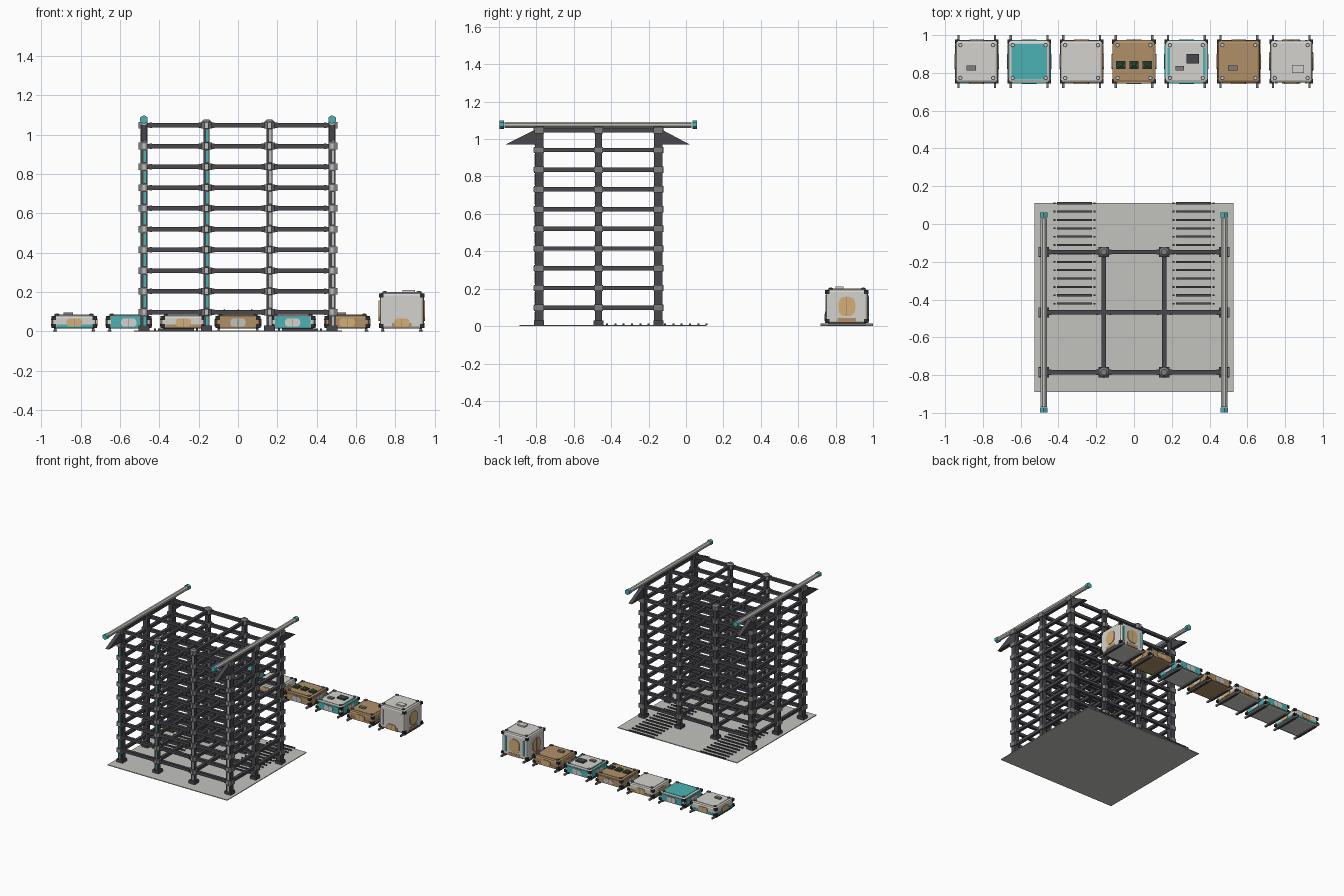
import bpy, bmesh, math
from mathutils import Matrix, Vector

if "Cube" in bpy.data.objects:
    bpy.data.objects.remove(bpy.data.objects["Cube"])

COLS = {"dark_frame": (0.065, 0.063, 0.075), "mid_grey": (0.21, 0.21, 0.21),
        "pale_grey": (0.54, 0.54, 0.51), "white_shell": (0.66, 0.65, 0.61),
        "teal": (0.07, 0.45, 0.46), "tan": (0.44, 0.28, 0.14),
        "hatch_orange": (0.66, 0.43, 0.18), "leaf_green": (0.06, 0.25, 0.06),
        "black": (0.025, 0.025, 0.03)}
MATS = []
for n, c in COLS.items():
    m = bpy.data.materials.new(n)
    m.diffuse_color = (*c, 1)
    m.use_nodes = True
    m.node_tree.nodes["Principled BSDF"].inputs["Base Color"].default_value = m.diffuse_color
    MATS.append(m)
IDX = {n: i for i, n in enumerate(COLS)}


class Part:
    """Collects primitives into a single named mesh object."""
    def __init__(self, name):
        self.name, self.bm = name, bmesh.new()

    def paint(self, verts, col):
        for f in {f for v in verts for f in v.link_faces}:
            f.material_index = IDX[col]

    def box(self, c, s, col):
        mat = Matrix.Translation(c) @ Matrix.Diagonal((*s, 1))
        self.paint(bmesh.ops.create_cube(self.bm, size=1, matrix=mat)["verts"], col)

    def cyl(self, c, r, h, col, n=8, axis="Z", r2=None, turn=0):
        rot = {"Z": Matrix(), "Y": Matrix.Rotation(math.pi / 2, 4, "X"),
               "X": Matrix.Rotation(math.pi / 2, 4, "Y")}[axis]
        mat = Matrix.Translation(c) @ rot @ Matrix.Rotation(turn, 4, "Z")
        self.paint(bmesh.ops.create_cone(self.bm, cap_ends=True, segments=n, radius1=r,
                   radius2=r if r2 is None else r2, depth=h, matrix=mat)["verts"], col)

    def ball(self, c, r, col):
        self.paint(bmesh.ops.create_icosphere(self.bm, subdivisions=1, radius=r,
                   matrix=Matrix.Translation(c))["verts"], col)

    def prism(self, pts, vec, col):
        vs = [self.bm.verts.new(p) for p in pts]
        f = self.bm.faces.new(vs)
        ext = bmesh.ops.extrude_face_region(self.bm, geom=[f])["geom"]
        top = [e for e in ext if isinstance(e, bmesh.types.BMVert)]
        bmesh.ops.translate(self.bm, verts=top, vec=vec)
        self.paint(vs + top, col)

    def done(self, bevel=0):
        bmesh.ops.recalc_face_normals(self.bm, faces=self.bm.faces)
        me = bpy.data.meshes.new(self.name)
        self.bm.to_mesh(me)
        self.bm.free()
        for m in MATS:
            me.materials.append(m)
        ob = bpy.data.objects.new(self.name, me)
        bpy.context.collection.objects.link(ob)
        if bevel:
            b = ob.modifiers.new("bevel", "BEVEL")
            b.width, b.segments = bevel, 2
        return ob


XO, XI = 0.478, 0.16
YS = (-0.785, -0.468, -0.148)
LEVELS = [0.098 + 0.1055 * i for i in range(10)]

# base plate with two slatted ramps
p = Part("base_plate")
p.box((0, -0.39, 0.003), (1.056, 1.0, 0.006), "pale_grey")
p.done()
p = Part("floor_slats")
for sx in (-1, 1):
    for i in range(13):
        y = 0.11 - 0.0443 * i
        p.box((sx * 0.315, y, 0.01), (0.185, 0.011, 0.01), "dark_frame")
        for e in (-0.106, 0.106):
            p.box((sx * 0.315 + e, y, 0.01), (0.01, 0.009, 0.01), "dark_frame")
p.done()

# upright posts, feet and joint collars
posts, joints, strips = Part("rack_posts"), Part("rack_joints"), Part("post_strips")
for x in (-XO, -XI, XI, XO):
    outer = abs(x) > 0.3
    for y in YS:
        if not outer and y == YS[1]:
            continue
        w = 0.036 if outer else 0.03
        d = 0.044 if outer and y != YS[1] else w
        posts.box((x, y, 0.536), (w, d, 1.06), "dark_frame")
        posts.box((x, y, 0.018), (0.054, 0.054, 0.024), "dark_frame")
        for z in LEVELS:
            if outer:
                joints.box((x + math.copysign(0.004, x), y, z), (0.046, 0.05, 0.034), "mid_grey")
            else:
                joints.cyl((x, y, z), 0.029, 0.034, "mid_grey", turn=math.pi / 8)
        if not outer:
            joints.cyl((x, y, 1.07), 0.029, 0.012, "mid_grey", r2=0.016, turn=math.pi / 8)
    # coloured strips on the front posts
    for z in LEVELS:
        d = 0.022 if outer else 0.015
        strips.box((x + 0.004, YS[0] - d - 0.001, z - 0.052), (0.011, 0.004, 0.06),
                   "teal" if x < 0 else "pale_grey")
        strips.box((x, YS[0] - 0.028, z), (0.014, 0.006, 0.026), "pale_grey")
for q in (posts, joints, strips):
    q.done()

# horizontal beams on every level
p = Part("rack_beams")
for z in LEVELS:
    for y in YS:
        p.box((0, y, z), (2 * XO, 0.023, 0.023), "dark_frame")
        for x in (-XO, -XI, XI, XO):
            for s in (-1, 1):
                if abs(x + s * 0.034) < XO:
                    p.box((x + s * 0.034, y, z), (0.012, 0.028, 0.028), "dark_frame")
    for x in (-XO, -XI, XI, XO):
        p.box((x, YS[1], z), (0.023, YS[2] - YS[0], 0.023), "dark_frame")
p.done()

# top rails with end caps, and triangular brackets
p, g = Part("top_rails"), Part("rail_brackets")
for x in (-XO, XO):
    p.cyl((x, -0.47, 1.076), 0.0175, 1.0, "pale_grey", 8, "Y", turn=math.pi / 8)
    for y in (-0.985, 0.047):
        p.cyl((x, y, 1.077), 0.022, 0.026, "teal", 6, "Y", turn=math.pi / 6 * 0)
    for y0, y1 in ((-0.968, -0.775), (0.022, -0.16)):
        ys = y1 + (y0 - y1) * 0.12
        g.prism([(x - 0.015, y0, 0.97), (x - 0.015, y1, 0.97),
                 (x - 0.015, y1, 1.06), (x - 0.015, ys, 1.055)], (0.03, 0, 0), "dark_frame")
p.done()
g.done()


def hatch(part, cx, cy, side, z, w, h, base, col):
    """Rounded hatch plate on one side of a module (0 front, 1 right, 2 back, 3 left)."""
    r = min(w, h) * 0.42
    rot = Matrix.Rotation(side * math.pi / 2, 3, "Z")
    pts = []
    for k in range(4):
        sx, sz = ((1, 1), (-1, 1), (-1, -1), (1, -1))[k]
        for j in range(5):
            a = (k + j / 4) * math.pi / 2
            pts.append(rot @ Vector((sx * (w / 2 - r) + r * math.cos(a), -base,
                                     sz * (h / 2 - r) + r * math.sin(a))) + Vector((cx, cy, z)))
    part.prism(pts, rot @ Vector((0, -0.006, 0)), col)
    c = rot @ Vector((0, -base - 0.006, 0)) + Vector((cx, cy, z))
    s = rot @ Vector((0.003, 0.002, 0))
    part.box(c, (abs(s.x), abs(s.y), h * 0.9), "mid_grey")


def side_plate(part, cx, cy, side, u, z, w, h, col):
    rot = Matrix.Rotation(side * math.pi / 2, 3, "Z")
    s = rot @ Vector((w, 0.006, 0))
    part.box(rot @ Vector((u, -0.112, 0)) + Vector((cx, cy, z)), (abs(s.x), abs(s.y), h), col)


# modules: name, shell, roof, wall panel, hatch, roof boxes (dx, dy, w, d, colour), height
CY = 0.86
MODULES = [
    ("airlock", "white_shell", "white_shell", None, "hatch_orange", [(-0.03, -0.035, 0.05, 0.027, "mid_grey")], 0.068),
    ("storage", "white_shell", "teal", "teal", "white_shell", [], 0.068),
    ("living", "white_shell", "white_shell", None, "hatch_orange", [], 0.068),
    ("garden", "tan", "tan", "tan", "pale_grey", [], 0.068),
    ("lab", "white_shell", "white_shell", "teal", "white_shell",
     [(0.033, 0.015, 0.066, 0.05, "dark_frame"), (-0.036, -0.035, 0.045, 0.025, "mid_grey")], 0.068),
    ("workshop", "tan", "tan", None, "hatch_orange", [(-0.032, -0.035, 0.05, 0.027, "mid_grey")], 0.068),
    ("tall", "white_shell", "white_shell", None, "hatch_orange", [(0.035, -0.04, 0.064, 0.042, "white_shell")], 0.183)]

for i, (name, shell, roof, wall, hcol, boxes, h) in enumerate(MODULES):
    cx, z0 = (i - 3) * 0.2775, 0.014
    zt, zm, tall = z0 + h, z0 + h / 2, h > 0.1
    b = Part(name + "_module_shell")
    b.box((cx, CY, zm), (0.224, 0.224, h), shell)
    b.done(0.014)
    d = Part(name + "_module_details")
    d.box((cx, CY, zt), (0.188, 0.188, 0.006), roof)
    for sx in (-1, 1):
        # carrying skids, roof bolts and corner guards
        d.box((cx + sx * 0.097, CY, 0.008), (0.012, 0.28, 0.014), "mid_grey")
        d.box((cx + sx * 0.097, CY, 0.003), (0.02, 0.2, 0.006), "dark_frame")
        for sy in (-1, 1):
            d.cyl((cx + sx * 0.087, CY + sy * 0.087, zt + 0.003), 0.012, 0.007, "dark_frame")
            d.cyl((cx + sx * 0.087, CY + sy * 0.087, zt + 0.005), 0.007, 0.008, "white_shell")
            for z in (z0 + 0.014, zt - 0.014):
                d.box((cx + sx * 0.104, CY + sy * 0.104, z), (0.023, 0.023, 0.02), "black")
    for s in range(4):
        if wall:
            side_plate(d, cx, CY, s, 0, zm, 0.18, h - 0.014, wall)
        elif not tall:
            side_plate(d, cx, CY, s, 0, z0 + 0.013, 0.18, 0.018, "teal" if i == 0 else "tan")
        if tall:
            side_plate(d, cx, CY, s, 0, z0 + 0.018, 0.1, 0.024, "tan")
            if s in (0, 2):
                for u in (-0.08, 0.08):
                    side_plate(d, cx, CY, s, u, zm, 0.014, 0.12, "teal" if s == 2 else "white_shell")
        if tall and s:
            hatch(d, cx, CY, s, zm, 0.09, 0.105, 0.112, hcol)
        else:
            hatch(d, cx, CY, s, z0 + 0.031, 0.078, 0.042, 0.112, hcol)
    if name == "lab":
        for sx in (-1, 1):
            d.box((cx + sx * 0.094, CY, zt + 0.002), (0.012, 0.15, 0.006), "teal")
    for dx, dy, w, l, c in boxes:
        d.box((cx + dx, CY + dy, zt + 0.006), (w, l, 0.016), c)
    d.done()
    # planters on the garden roof
    if name == "garden":
        q = Part("garden_plants")
        for dx in (-0.07, 0, 0.07):
            q.box((cx + dx, CY - 0.018, zt + 0.006), (0.048, 0.044, 0.012), "dark_frame")
            q.ball((cx + dx, CY - 0.018, zt + 0.018), 0.013, "leaf_green")
            for k in range(4):
                a = math.pi / 4 + k * math.pi / 2
                q.ball((cx + dx + 0.015 * math.cos(a), CY - 0.018 + 0.015 * math.sin(a), zt + 0.014),
                       0.008, "leaf_green")
        q.done()
